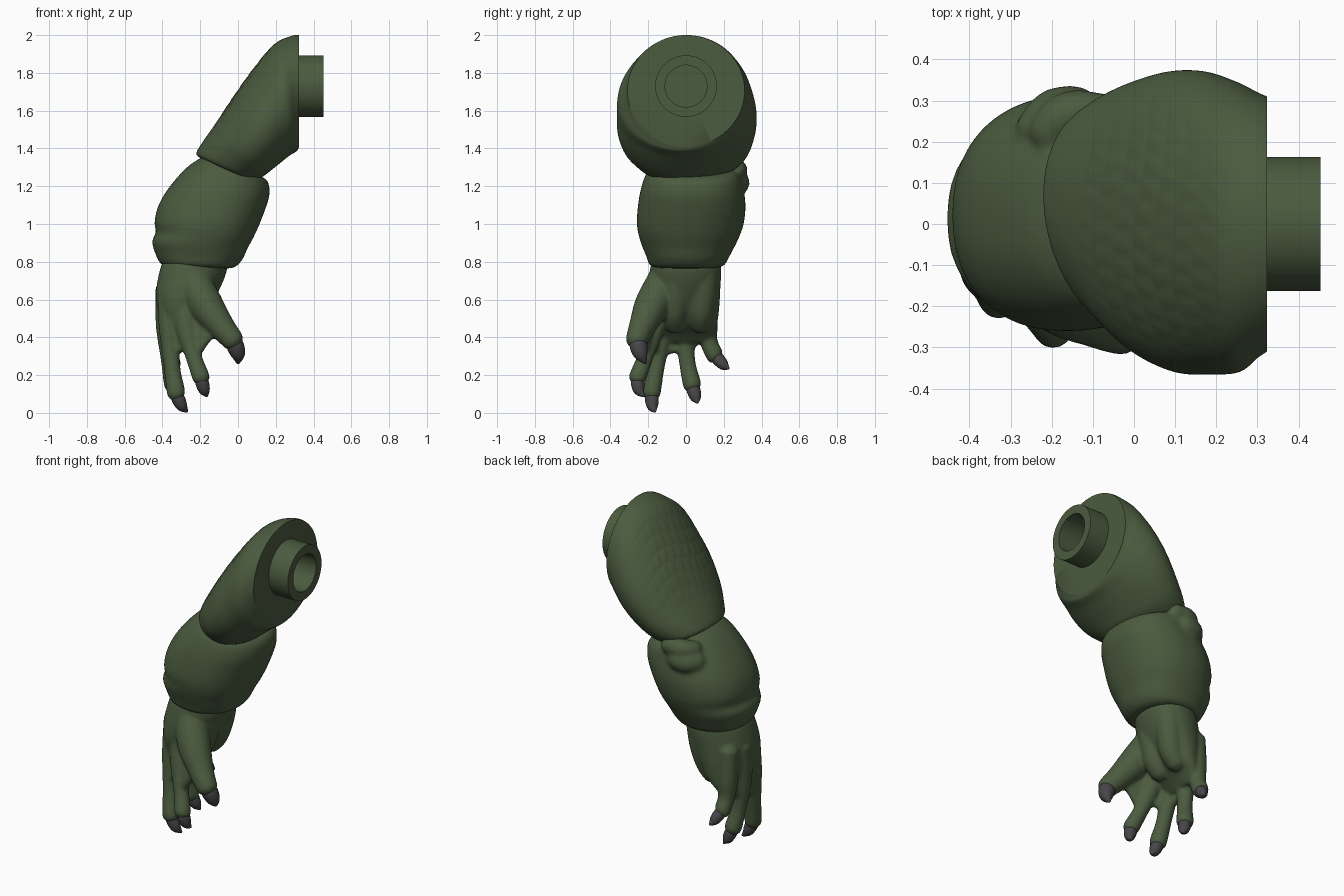
import bpy, bmesh, math
from mathutils import Vector

if "Cube" in bpy.data.objects:
    bpy.data.objects.remove(bpy.data.objects["Cube"])


def material(name, rgb):
    m = bpy.data.materials.new(name)
    m.diffuse_color = (*rgb, 1)
    m.use_nodes = True
    m.node_tree.nodes["Principled BSDF"].inputs["Base Color"].default_value = m.diffuse_color
    return m


SKIN = material("green_skin", (0.07, 0.105, 0.05))
CLAW = material("dark_claw", (0.065, 0.06, 0.065))


def finish(bm, name, mat, angle=40):
    bmesh.ops.recalc_face_normals(bm, faces=bm.faces)
    me = bpy.data.meshes.new(name)
    bm.to_mesh(me)
    bm.free()
    ob = bpy.data.objects.new(name, me)
    bpy.context.collection.objects.link(ob)
    me.materials.append(mat)
    bpy.ops.object.select_all(action='DESELECT')
    ob.select_set(True)
    bpy.context.view_layer.objects.active = ob
    bpy.ops.object.shade_smooth_by_angle(angle=math.radians(angle))
    return ob


def spline(rows, sub):
    """Catmull-Rom interpolation of equal-length number rows."""
    out = []
    for i in range(len(rows) - 1):
        p0, p1 = rows[max(i - 1, 0)], rows[i]
        p2, p3 = rows[i + 1], rows[min(i + 2, len(rows) - 1)]
        for k in range(sub):
            t = k / sub
            out.append([0.5 * (2 * b + (c - a) * t + (2 * a - 5 * b + 4 * c - d) * t * t
                               + (3 * b - a - 3 * c + d) * t ** 3)
                        for a, b, c, d in zip(p0, p1, p2, p3)])
    return out + [list(rows[-1])]


def skin(bm, rings):
    """Bridge rings of points and cap both ends."""
    vs = [[bm.verts.new(p) for p in r] for r in rings]
    n = len(vs[0])
    for a, b in zip(vs, vs[1:]):
        for j in range(n):
            bm.faces.new((a[j], a[(j + 1) % n], b[(j + 1) % n], b[j]))
    bm.faces.new(vs[0])
    bm.faces.new(vs[-1])


def limb(bm, sections, n=96, sub=10, power=2.1, bump=None, skew=(0, 0), start=()):
    """Section = outer x,z, inner x,z, front y, back y. Skew shifts the outer side in y."""
    rings = list(start)
    rows = spline(sections, sub)
    for i, (lx, lz, rx, rz, y0, y1) in enumerate(rows):
        f = i / (len(rows) - 1)
        L, R = Vector((lx, 0, lz)), Vector((rx, 0, rz))
        c = (L + R) / 2 + Vector((0, (y0 + y1) / 2, 0))
        u, v = (L - R) / 2, Vector((0, (y1 - y0) / 2, 0))
        u.y = skew[0] + (skew[1] - skew[0]) * f
        ring = []
        for j in range(n):
            th = math.tau * j / n
            cs, sn = math.cos(th), math.sin(th)
            e = 2 / power
            p = (u * math.copysign(abs(cs) ** e, cs) + v * math.copysign(abs(sn) ** e, sn))
            if bump:
                p *= 1 + bump(f, (th + math.pi) % math.tau - math.pi)
            ring.append(c + p)
        rings.append(ring)
    skin(bm, rings)


def tube(bm, path, n=20, sub=6, fat=1.0):
    """Round tube through x, y, z, radius rows, with domed ends."""
    rows = spline(path, sub)
    pts = [Vector(r[:3]) for r in rows]
    rad = [max(r[3], 0.002) * fat for r in rows]
    d0, d1 = (pts[0] - pts[1]).normalized(), (pts[-1] - pts[-2]).normalized()
    pts = [pts[0] + d0 * rad[0] * 0.5] + pts + [pts[-1] + d1 * rad[-1] * 0.5]
    rad = [rad[0] * 0.6] + rad + [rad[-1] * 0.6]
    rings = []
    for i, p in enumerate(pts):
        t = (pts[min(i + 1, len(pts) - 1)] - pts[max(i - 1, 0)]).normalized()
        a = t.cross(Vector((0.1, 1, 0.2))).normalized()
        b = t.cross(a)
        rings.append([p + (a * math.cos(math.tau * j / n) + b * math.sin(math.tau * j / n)) * rad[i]
                      for j in range(n)])
    skin(bm, rings)


def blend(ob, voxel, smooth):
    """Fuse overlapping volumes into one soft surface."""
    m = ob.modifiers.new("fuse", 'REMESH')
    m.mode, m.voxel_size, m.use_smooth_shade = 'VOXEL', voxel, True
    s = ob.modifiers.new("soften", 'SMOOTH')
    s.factor, s.iterations = 0.5, smooth


# Upper arm with faint scales on its outer side
def scales(t, th):
    mask = max(0, 1 - (th / 1.15) ** 2) * max(0, 1 - ((t - 0.44) / 0.25) ** 2)
    r = t * 17 + 0.35 * math.sin(th * 4)
    c = th * 6 + 0.5 * (int(r) % 2) + 0.15 * math.sin(r * 2)
    edge = min(r % 1, 1 - r % 1, c % 1, 1 - c % 1)
    return mask * 0.016 * (min(edge / 0.25, 1) - 0.5)


# Hollow shoulder peg, continuing into the flat shoulder face
peg = [[(x, r * math.sin(math.tau * j / 180), 1.73 + r * math.cos(math.tau * j / 180))
        for j in range(180)]
       for x, r in [(.2, .111), (.453, .111), (.453, .163), (.323, .163)]]
bm = bmesh.new()
limb(bm, [(.323, 2.0, .323, 1.41, -.31, .31), (.28, 1.995, .32, 1.40, -.325, .32),
          (.19, 1.95, .31, 1.385, -.36, .345), (.08, 1.82, .27, 1.36, -.365, .37),
          (-.02, 1.68, .22, 1.32, -.36, .37), (-.12, 1.53, .17, 1.28, -.325, .345),
          (-.19, 1.43, .13, 1.25, -.27, .31), (-.22, 1.37, .08, 1.23, -.22, .265),
          (-.18, 1.34, .05, 1.24, -.18, .22)], n=180, sub=16, power=2.0, bump=scales,
     skew=(0, .055), start=peg)
finish(bm, "upper_arm", SKIN)

# Forearm with wrist roll and elbow knob
bm = bmesh.new()
limb(bm, [(-.19, 1.355, .06, 1.27, -.17, .22), (-.27, 1.30, .15, 1.235, -.21, .28),
          (-.36, 1.20, .167, 1.16, -.24, .305), (-.42, 1.10, .145, 1.08, -.255, .315),
          (-.442, 1.01, .11, .99, -.26, .305), (-.434, .955, .08, .925, -.25, .285),
          (-.455, .91, .05, .87, -.235, .262), (-.44, .85, .022, .81, -.21, .23),
          (-.41, .79, -.02, .77, -.19, .2), (-.37, .775, -.08, .765, -.14, .15)], power=2.25)
tube(bm, [(-.24, .21, 1.215, .06), (-.19, .265, 1.215, .066), (-.12, .275, 1.225, .06)])
tube(bm, [(-.22, .21, 1.28, .045), (-.16, .265, 1.285, .058), (-.06, .265, 1.29, .05)])
blend(finish(bm, "forearm", SKIN), 0.012, 8)

# Digits: path with radii, then claw tip
digits = {
    "thumb": ([(-.24, -.11, .70, .09), (-.17, -.18, .57, .088), (-.09, -.23, .46, .068),
               (-.04, -.255, .40, .058), (-.02, -.258, .375, .054)], (0, -.215, .265)),
    "first_finger": ([(-.28, -.11, .66, .065), (-.275, -.165, .46, .055), (-.235, -.215, .30, .041),
                      (-.20, -.252, .20, .044), (-.195, -.26, .175, .042)], (-.165, -.225, .09)),
    "second_finger": ([(-.37, -.09, .66, .055), (-.365, -.12, .46, .052), (-.35, -.155, .25, .041),
                       (-.33, -.18, .12, .046), (-.325, -.184, .09, .042)], (-.27, -.165, .008)),
    "third_finger": ([(-.38, .01, .66, .055), (-.38, -.005, .46, .052), (-.365, .005, .28, .041),
                      (-.345, .03, .16, .046), (-.34, .036, .135, .042)], (-.30, .06, .055)),
    "fourth_finger": ([(-.36, .10, .66, .055), (-.36, .11, .48, .055), (-.36, .12, .38, .045),
                       (-.355, .15, .31, .044), (-.35, .16, .295, .04)], (-.32, .225, .235)),
}

# Hand: palm, heel pads, digits and the webs between them, fused together
bm = bmesh.new()
limb(bm, [(-.40, .80, -.06, .80, -.18, .18), (-.415, .75, -.06, .75, -.19, .185),
          (-.432, .66, -.095, .66, -.2, .18), (-.43, .57, -.145, .57, -.2, .175),
          (-.412, .49, -.20, .48, -.18, .165), (-.40, .42, -.27, .42, -.16, .15),
          (-.385, .37, -.32, .37, -.12, .12)], n=64, sub=6, skew=(-.02, -.03))
for y in (-.05, .09):
    tube(bm, [(-.17, y, .75, .085), (-.18, y, .64, .077), (-.205, y - .01, .53, .068),
              (-.25, y - .01, .46, .055)])
paths = [p for p, tip in digits.values()]
for path in paths:
    tube(bm, path, fat=1.06)
for k, (pa, pb) in enumerate(zip(paths, paths[1:])):
    a, b = spline(pa[:3], 8), spline(pb[:3], 8)
    for i in range(4, 17 if k == 0 else 14):
        mid = [(p + q) / 2 for p, q in zip(a[i], b[i])]
        mid[2] += 0.015
        tube(bm, [(*a[i][:3], .03), (*mid[:3], .024), (*b[i][:3], .03)], n=12, sub=4)
blend(finish(bm, "hand", SKIN), 0.009, 7)

# Curved claws
for name, (path, tip) in digits.items():
    bm = bmesh.new()
    r = path[-1][3] * 0.86
    a, b, tip = Vector(path[-2][:3]), Vector(path[-1][:3]), Vector(tip)
    mid = b.lerp(tip, 0.5) + (b - a).normalized() * 0.016
    tube(bm, [(*b.lerp(a, 0.3), r * 0.9), (*b.lerp(mid, 0.35), r), (*mid, r * 0.8), (*tip, r * 0.22)])
    finish(bm, name + "_claw", CLAW, 60)
